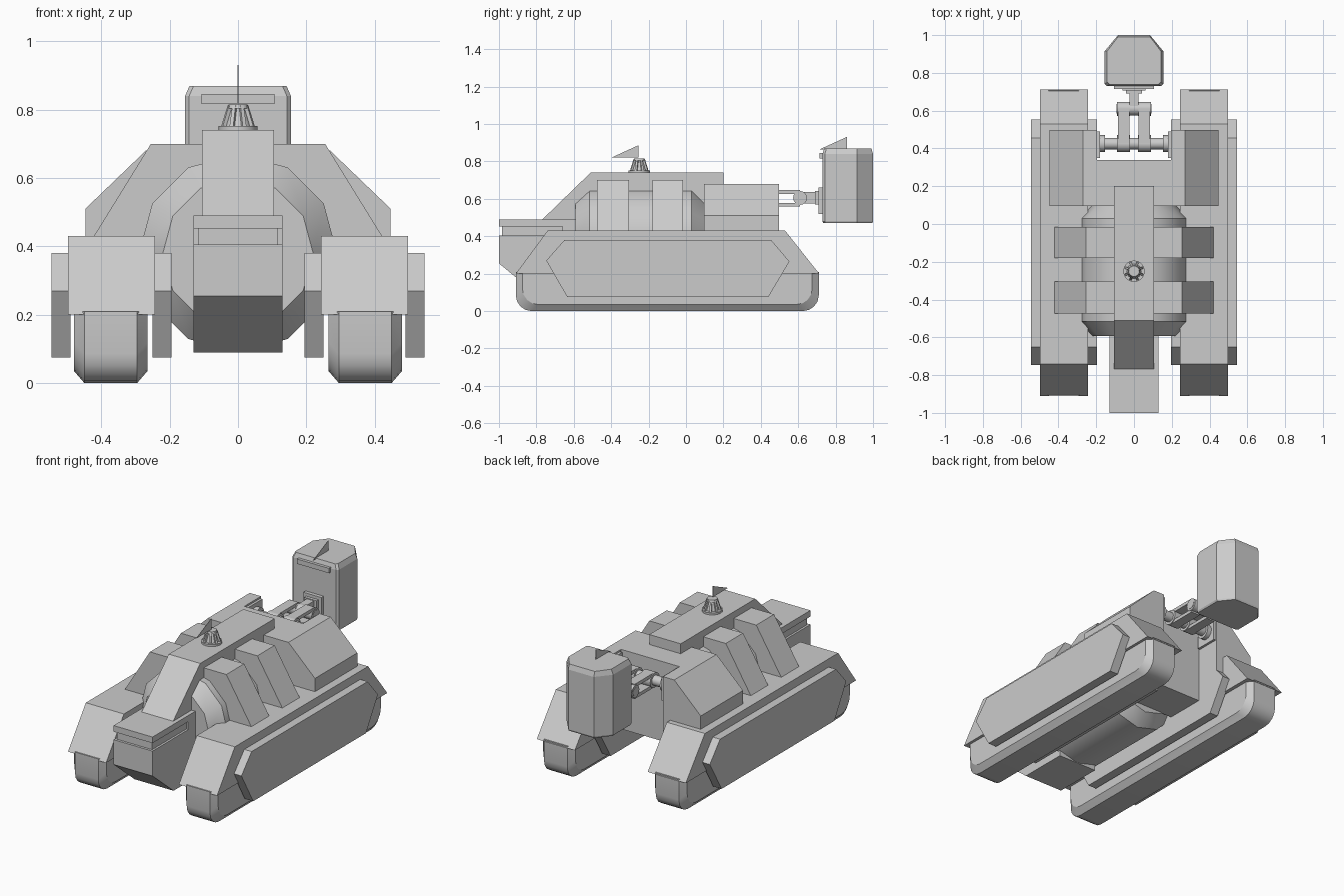
import bpy, bmesh, math
from mathutils import Matrix, Vector

if "Cube" in bpy.data.objects:
    bpy.data.objects.remove(bpy.data.objects["Cube"])


def finish(name, bm, smooth=None):
    bmesh.ops.recalc_face_normals(bm, faces=bm.faces)
    me = bpy.data.meshes.new(name)
    bm.to_mesh(me)
    bm.free()
    if smooth:
        me.shade_smooth()
        me.set_sharp_from_angle(angle=math.radians(smooth))
    ob = bpy.data.objects.new(name, me)
    bpy.context.collection.objects.link(ob)
    return ob


def place(axis, t, p):
    a, b = p
    return {'x': (t, a, b), 'y': (a, t, b), 'z': (a, b, t)}[axis]


def loft(name, axis, sections, smooth=None):
    """Skin matching closed profiles [(position, points), ...] along an axis."""
    bm = bmesh.new()
    rings = [[bm.verts.new(place(axis, t, p)) for p in pts] for t, pts in sections]
    n = len(rings[0])
    for r0, r1 in zip(rings, rings[1:]):
        for i in range(n):
            bm.faces.new((r0[i], r0[(i + 1) % n], r1[(i + 1) % n], r1[i]))
    bm.faces.new(rings[0])
    bm.faces.new(rings[-1])
    return finish(name, bm, smooth)


def prism(name, axis, a, b, pts):
    return loft(name, axis, [(a, pts), (b, pts)])


def box(name, x0, x1, y0, y1, z0, z1):
    return prism(name, 'z', z0, z1, [(x0, y0), (x1, y0), (x1, y1), (x0, y1)])


def rod(name, axis, c, r0, length, r1=None, n=16):
    bm = bmesh.new()
    rot = {'x': Matrix.Rotation(math.pi / 2, 4, 'Y'), 'z': Matrix.Identity(4)}[axis]
    bmesh.ops.create_cone(bm, cap_ends=True, segments=n, radius1=r0,
                          radius2=r0 if r1 is None else r1, depth=length,
                          matrix=Matrix.Translation(Vector(c)) @ rot)
    return finish(name, bm, 40)


def belt_profile(d):
    """Track outline inset by d, rounded at the two lower corners."""
    y0, y1, z0, r = -0.91 + d, 0.71 - d, d, 0.085
    pts = [(y1, 0.21), (y0, 0.21)]
    for i in range(5):
        a = math.pi + i * math.pi / 8
        pts.append((y0 + r + r * math.cos(a), z0 + r + r * math.sin(a)))
    for i in range(5):
        a = 1.5 * math.pi + i * math.pi / 8
        pts.append((y1 - r + r * math.cos(a), z0 + r + r * math.sin(a)))
    return pts


def ring(r):
    return [(r * math.cos(i * math.pi / 6), 0.38 + r * math.sin(i * math.pi / 6))
            for i in range(12)]


fender = [(-0.91, 0.2), (-0.74, 0.43), (0.53, 0.43), (0.712, 0.2)]
plate = [(-0.65, 0.38), (0.455, 0.38), (0.553, 0.265), (0.44, 0.075),
         (-0.635, 0.075), (-0.747, 0.27)]

for s, side in ((1, 'right'), (-1, 'left')):
    # Track units
    loft(f'track_belt_{side}', 'x',
         [(s * x, belt_profile(d)) for x, d in
          ((0.265, 0.035), (0.295, 0), (0.45, 0), (0.48, 0.035))], 30)
    prism(f'fender_{side}', 'x', s * 0.243, s * 0.497, fender)
    prism(f'outer_side_plate_{side}', 'x', s * 0.49, s * 0.546, plate)
    prism(f'inner_side_plate_{side}', 'x', s * 0.195, s * 0.25, plate)
    # Rear shoulder blocks
    prism(f'shoulder_block_{side}', 'y', 0.095, 0.498,
          [(s * x, z) for x, z in ((0.195, 0.2), (0.195, 0.68), (0.27, 0.68),
                                   (0.447, 0.51), (0.447, 0.42), (0.245, 0.42), (0.245, 0.2))])
    # Fork arms: two rails with a hub at each end
    x = s * 0.055
    for z in (0.568, 0.637):
        box(f'arm_rail_{side}', x - 0.03, x + 0.03, 0.42, 0.61, z - 0.01, z + 0.01)
    rod(f'arm_rear_hub_{side}', 'x', (x, 0.61, 0.605), 0.037, 0.07)
    rod(f'arm_shoulder_hub_{side}', 'x', (x, 0.425, 0.603), 0.045, 0.07)
    rod(f'shaft_collar_{side}', 'x', (s * 0.168, 0.425, 0.603), 0.045, 0.03)
    box(f'shaft_bracket_{side}', s * 0.18, s * 0.2, 0.35, 0.49, 0.53, 0.67)

# Barrel hull
loft('barrel_hull', 'y', [(-0.592, ring(0.22)), (-0.515, ring(0.29)),
                          (0.03, ring(0.29)), (0.1, ring(0.22))], 35)

# Armour ribs over the barrel
for i, (a, b) in enumerate(((-0.475, -0.305), (-0.18, -0.015))):
    prism(f'armour_rib_{i}', 'y', a, b, [(-0.428, 0.42), (-0.255, 0.7),
                                         (0.255, 0.7), (0.428, 0.42)])

# Rear hull between the shoulder blocks
box('rear_hull', -0.2, 0.2, 0.095, 0.34, 0.2, 0.68)

# Roof spine
prism('roof_spine', 'x', -0.105, 0.105,
      [(-0.768, 0.45), (-0.768, 0.49), (-0.51, 0.74), (0.2, 0.74), (0.2, 0.6), (-0.45, 0.4)])

# Snout: lower box, recessed core and lid
prism('snout_box', 'x', -0.13, 0.13, [(-1, 0.405), (-1, 0.255), (-0.8, 0.09), (-0.5, 0.09),
                                      (-0.5, 0.405)])
box('snout_core', -0.117, 0.117, -0.985, -0.6, 0.4, 0.46)
box('snout_neck', -0.13, 0.13, -0.66, -0.59, 0.4, 0.46)
box('snout_lid', -0.13, 0.13, -1, -0.59, 0.453, 0.49)

# Roof beacon with slatted cage
rod('beacon_base', 'z', (0, -0.25, 0.745), 0.057, 0.014)
rod('beacon_core', 'z', (0, -0.25, 0.778), 0.04, 0.06, 0.02)
rod('beacon_cap', 'z', (0, -0.25, 0.81), 0.032, 0.012, 0.028)
for i in range(8):
    slat = loft(f'beacon_slat_{i}', 'z',
                [(0.745, [(0.042, -0.006), (0.053, -0.006), (0.053, 0.006), (0.042, 0.006)]),
                 (0.812, [(0.02, -0.005), (0.031, -0.005), (0.031, 0.005), (0.02, 0.005)])])
    slat.location.y = -0.25
    slat.rotation_euler.z = (i + 0.5) * math.pi / 4

# Thin fins above beacon and pod
for name, y, z in (('beacon_fin', -0.4, 0.82), ('pod_fin', 0.715, 0.865)):
    prism(name, 'x', -0.001, 0.001, [(y, z), (y + 0.145, z + 0.066), (y + 0.145, z)])

# Arm shaft, pin and link to the pod
rod('arm_shaft', 'x', (0, 0.425, 0.603), 0.03, 0.39)
rod('arm_pin', 'x', (0, 0.61, 0.605), 0.026, 0.185)
rod('link_hub', 'x', (0, 0.61, 0.605), 0.035, 0.045)
box('link_bar', -0.024, 0.024, 0.61, 0.71, 0.575, 0.637)
box('link_plate', -0.042, 0.042, 0.69, 0.74, 0.57, 0.642)

# Rear pod with chamfered top and bottom rims
def pod(d):
    w, f, b = 0.155 - d, 0.73 + d * 0.7, 1.0 - d * 0.7
    return [(-w + 0.012, f), (w - 0.012, f), (w, f + 0.012), (w, 0.915),
            (0.085, b), (-0.085, b), (-w, 0.915), (-w, f + 0.012)]

loft('rear_pod', 'z', [(0.47, pod(0.006)), (0.48, pod(0)), (0.84, pod(0)), (0.87, pod(0.013))])
box('pod_mount_plate', -0.06, 0.06, 0.708, 0.74, 0.52, 0.66)
box('pod_front_bar', -0.107, 0.107, 0.714, 0.74, 0.817, 0.846)
